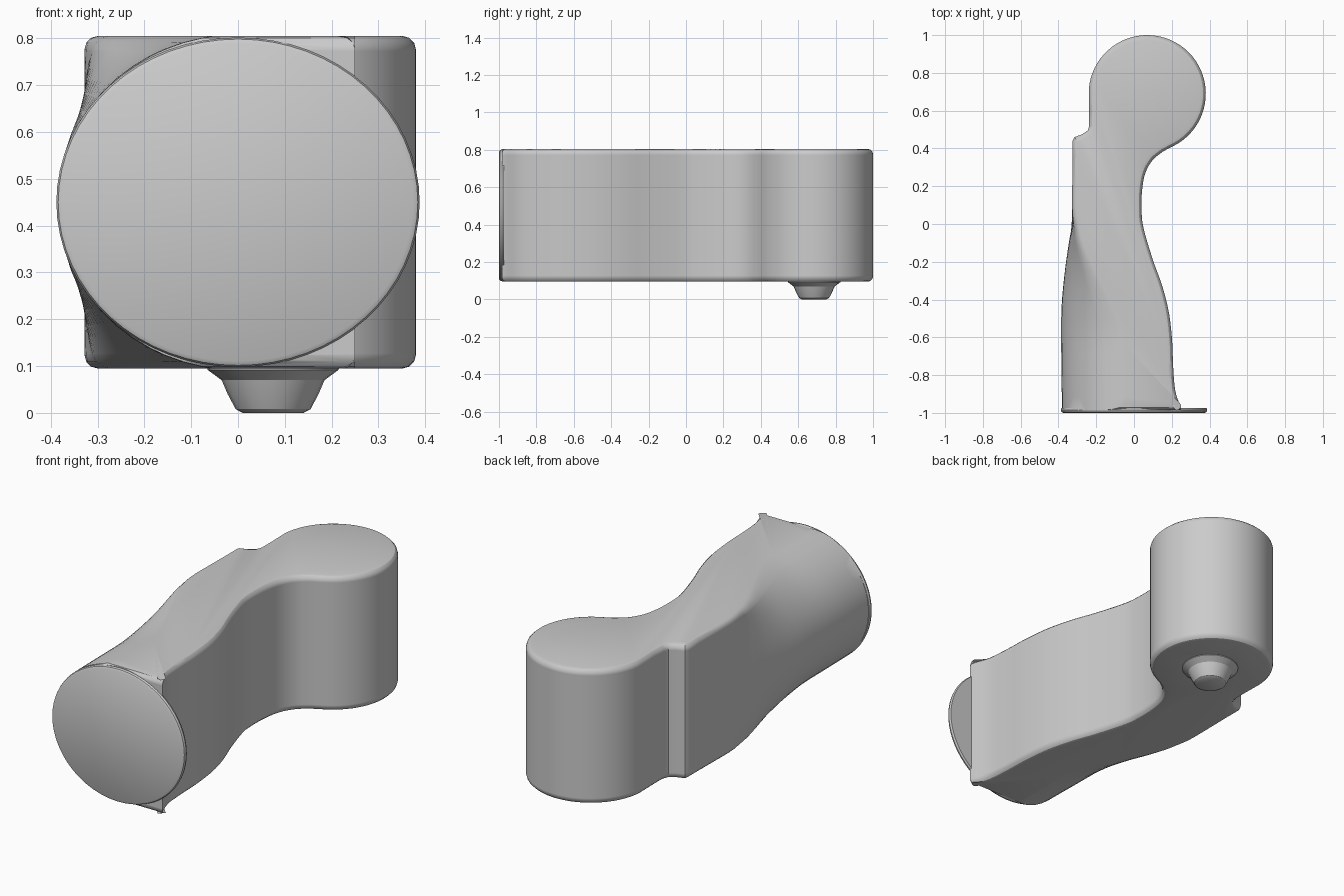
import bpy, bmesh
from math import sin, cos, pi, radians, sqrt
from mathutils import Vector

if "Cube" in bpy.data.objects:
    bpy.data.objects.remove(bpy.data.objects["Cube"])

MID, HALF, RIM = 0.45, 0.355, 0.028


def spline(pts, n=4):
    """Smooth curve through the given 2D points."""
    v = [Vector(p) for p in pts]
    v = [2 * v[0] - v[1]] + v + [2 * v[-1] - v[-2]]
    out = []
    for i in range(1, len(v) - 2):
        a, b, c, d = v[i - 1:i + 3]
        for k in range(n):
            t = k / n
            out.append(0.5 * (2 * b + (c - a) * t + (2 * a - 5 * b + 4 * c - d) * t**2
                              + (3 * b - a - 3 * c + d) * t**3))
    return out + [v[-2]]


def loft(name, rings):
    """Closed solid through equal-length rings of points."""
    bm = bmesh.new()
    rows = [[bm.verts.new(p) for p in r] for r in rings]
    n = len(rows[0])
    for a, b in zip(rows, rows[1:]):
        for i in range(n):
            j = (i + 1) % n
            bm.faces.new((a[i], a[j], b[j], b[i]))
    bm.faces.new(rows[0])
    bm.faces.new(rows[-1])
    bmesh.ops.recalc_face_normals(bm, faces=bm.faces)
    me = bpy.data.meshes.new(name)
    bm.to_mesh(me)
    bm.free()
    ob = bpy.data.objects.new(name, me)
    bpy.context.collection.objects.link(ob)
    return ob


# Plan outline: left side, round head, right side
left = spline([(-.381, -.985), (-.385, -.7), (-.384, -.45), (-.366, -.25), (-.345, -.1),
               (-.33, 0), (-.327, .2)])
left += [Vector(p) for p in ((-.325, .35), (-.325, .44), (-.315, .46), (-.275, .475),
                             (-.245, .495), (-.237, .52), (-.237, .6))]
head = [Vector((.07 + .31 * cos(a), .69 + .31 * sin(a)))
        for a in (radians(176 - 240 * k / 44) for k in range(45))]
right = spline([(.155, .385), (.1, .34), (.06, .27), (.043, .18), (.04, .08), (.05, -.02),
                (.1, -.19), (.15, -.33), (.185, -.47), (.202, -.62), (.207, -.75),
                (.218, -.88), (.245, -.965), (.25, -.985)])
outline = left + head + right
count = len(outline)
inward = []
for i in range(count):
    d = (outline[(i + 1) % count] - outline[i - 1]).normalized()
    inward.append(Vector((d.y, -d.x)))

# Body: stacked outlines, its front left side swelling into an ellipse
rings = []
flat = HALF - RIM
heights = [(flat * sin(pi / 2 * k / 10), 0) for k in range(-10, 11)]
for k in (1, 2, 3):
    a = pi / 2 * k / 3
    step = (flat + RIM * sin(a), RIM * (1 - cos(a)))
    heights = [(-step[0], step[1])] + heights + [step]
for h, inset in heights:
    ring = []
    swell = .385 * (1 - sqrt(max(0, 1 - (h / (HALF + .004))**2)))
    for i, p in enumerate(outline):
        q = p + inward[i] * inset
        if i < len(left):
            w = min(1, max(0, (.1 - p.y) / .75))
            q.x = p.x + inward[i].x * inset * (1 - w) + swell * w * w * (3 - 2 * w)
        ring.append((q.x, q.y, MID + h))
    rings.append(ring)
body = loft("handle_body", rings)


# Front disc with a thin rim
def ellipse(y, s):
    return [(.388 * s * cos(2 * pi * k / 64), y, MID + .352 * s * sin(2 * pi * k / 64))
            for k in range(64)]


disc = loft("front_disc", [ellipse(-1, .965), ellipse(-.995, .99), ellipse(-.985, 1),
                           ellipse(-.974, .99)])

# Small flared peg under the head
peg = loft("peg", [[(.075 + r * cos(2 * pi * k / 24), .685 + r * sin(2 * pi * k / 24), z)
                    for k in range(24)]
                   for r, z in ((.065, 0), (.08, .008), (.097, .04), (.11, .07),
                                (.14, .092), (.145, .12))])

# Fuse the parts
bpy.context.view_layer.objects.active = body
for part in (disc, peg):
    mod = body.modifiers.new("union", 'BOOLEAN')
    mod.operation, mod.solver, mod.object = 'UNION', 'EXACT', part
    bpy.ops.object.modifier_apply(modifier=mod.name)
    bpy.data.objects.remove(part)
body.select_set(True)
bpy.ops.object.shade_smooth_by_angle(angle=radians(30))
